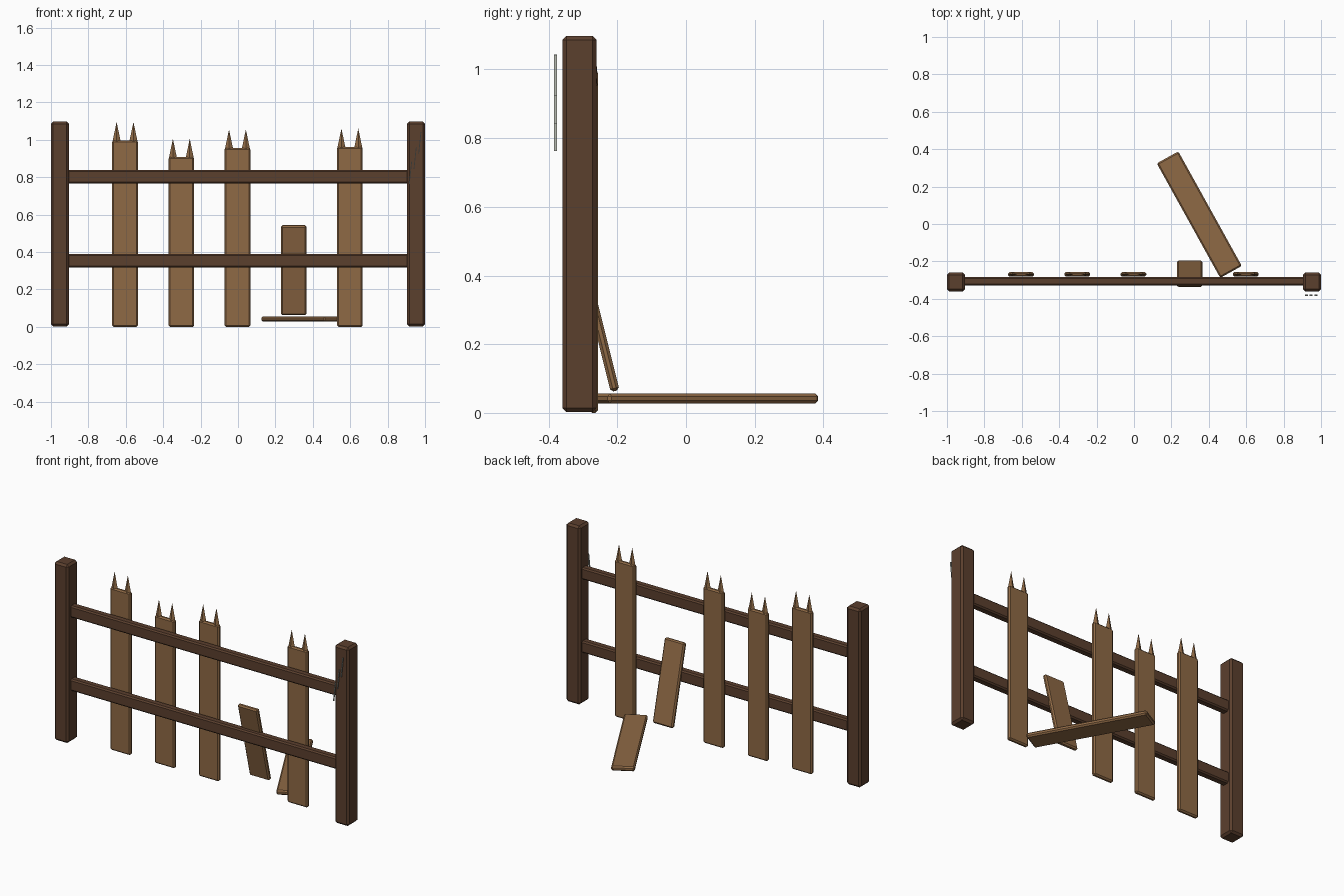
import bpy, bmesh, math
from mathutils import Matrix, Vector

if "Cube" in bpy.data.objects:
    bpy.data.objects.remove(bpy.data.objects["Cube"])


def material(name, rgb):
    m = bpy.data.materials.new(name)
    m.diffuse_color = (*rgb, 1)
    m.use_nodes = True
    m.node_tree.nodes["Principled BSDF"].inputs["Base Color"].default_value = m.diffuse_color
    return m


DARK = material("dark wood", (0.105, 0.050, 0.027))
LIGHT = material("light wood", (0.275, 0.143, 0.060))
SILVER = material("pale grey", (0.52, 0.54, 0.48))


def finish(bm, name, mat, loc, rot=(0, 0, 0)):
    me = bpy.data.meshes.new(name)
    bm.to_mesh(me)
    bm.free()
    me.materials.append(mat)
    ob = bpy.data.objects.new(name, me)
    ob.location, ob.rotation_euler = loc, rot
    bpy.context.collection.objects.link(ob)
    return ob


def box(name, mat, size, loc, rot=(0, 0, 0), bevel=0.008):
    bm = bmesh.new()
    bmesh.ops.create_cube(bm, size=1)
    bmesh.ops.scale(bm, vec=Vector(size), verts=bm.verts)
    if bevel:
        bmesh.ops.bevel(bm, geom=bm.edges[:], offset=bevel, segments=1,
                        affect='EDGES', profile=0.5)
    return finish(bm, name, mat, loc, rot)


def spike(name, x, z):
    # splintered tip: thin four-sided pyramid
    bm = bmesh.new()
    bmesh.ops.create_cone(bm, cap_ends=True, segments=4, radius1=0.022, radius2=0,
                          depth=0.105)
    bmesh.ops.scale(bm, vec=Vector((1, 0.5, 1)), verts=bm.verts)
    finish(bm, name, LIGHT, (x, -0.269, z + 0.046))


# posts
for side, x in (("left", -0.952), ("right", 0.952)):
    box(side + "_post", DARK, (0.096, 0.1, 1.095), (x, -0.31, 0.55), bevel=0.012)

# rails
for level, z in (("lower", 0.353), ("upper", 0.803)):
    box(level + "_rail", DARK, (1.83, 0.047, 0.072), (0, -0.306, z))

# upright planks with two splinters each
for i, (x, h) in enumerate(((-0.604, 0.997), (-0.303, 0.907), (-0.003, 0.957), (0.598, 0.962))):
    box(f"plank_{i + 1}", LIGHT, (0.137, 0.026, h), (x, -0.269, h / 2))
    for side, dx in (("left", -0.045), ("right", 0.045)):
        spike(f"plank_{i + 1}_{side}_splinter", x + dx, h)

# broken leaning plank and fallen plank
box("broken_plank", LIGHT, (0.137, 0.026, 0.493), (0.298, -0.266, 0.303),
    (math.radians(14), 0, 0))
box("fallen_plank", LIGHT, (0.132, 0.70, 0.028), (0.349, 0.05, 0.042),
    (0, 0, math.radians(29)))

# thin strands hanging in front of the right post
for i in range(3):
    box(f"strand_{i + 1}", SILVER, (0.004, 0.008, 0.12),
        (0.922 + 0.025 * i, -0.38, 0.823 + 0.08 * i), (0, math.radians(6), 0), 0)
